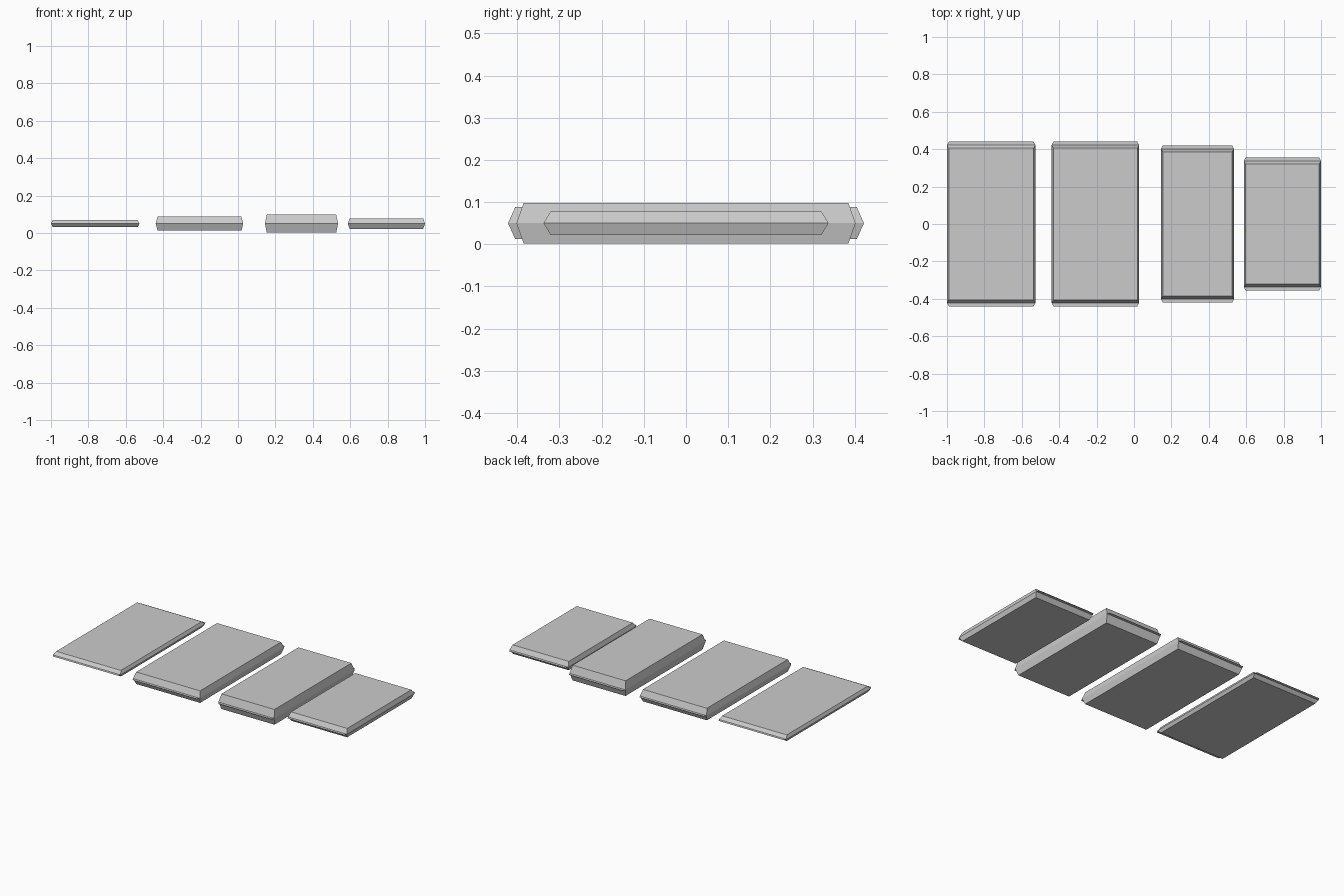
import bpy, bmesh

if "Cube" in bpy.data.objects:
    bpy.data.objects.remove(bpy.data.objects["Cube"])

INSET_X = 0.01    # slope of the long sides
INSET_Y = 0.017   # slope of the short ends
LIP = 0.018       # thin lip beyond each short end
MID_Z = 0.05


def slab(name, x0, x1, half_y, half_z):
    bm = bmesh.new()

    def ring(ix, iy, z):
        y = half_y - iy
        return [bm.verts.new(p) for p in (
            (x0 + ix, -y, z), (x1 - ix, -y, z), (x1 - ix, y, z), (x0 + ix, y, z))]

    # Hexagonal-section body: narrow bottom, wide waist, narrow top
    bottom = ring(INSET_X, INSET_Y, MID_Z - half_z)
    waist = ring(0, 0, MID_Z)
    top = ring(INSET_X, INSET_Y, MID_Z + half_z)
    bm.faces.new(bottom[::-1])
    bm.faces.new(top)
    for a, b in ((bottom, waist), (waist, top)):
        for i in range(4):
            j = (i + 1) % 4
            bm.faces.new((a[i], a[j], b[j], b[i]))

    # Paper-thin lips at the waist on both short ends
    lip = ring(INSET_X, -LIP, MID_Z)
    for i, j in ((0, 1), (2, 3)):
        bm.faces.new((waist[j], waist[i], lip[i], lip[j]))

    mesh = bpy.data.meshes.new(name)
    bm.to_mesh(mesh)
    bm.free()
    bpy.context.collection.objects.link(bpy.data.objects.new(name, mesh))


# Row of four slabs, left to right
slab("thin_slab", -1.0, -0.527, 0.422, 0.019)
slab("wide_slab", -0.44, 0.028, 0.422, 0.038)
slab("thick_slab", 0.144, 0.535, 0.402, 0.048)
slab("short_slab", 0.587, 1.0, 0.338, 0.028)
